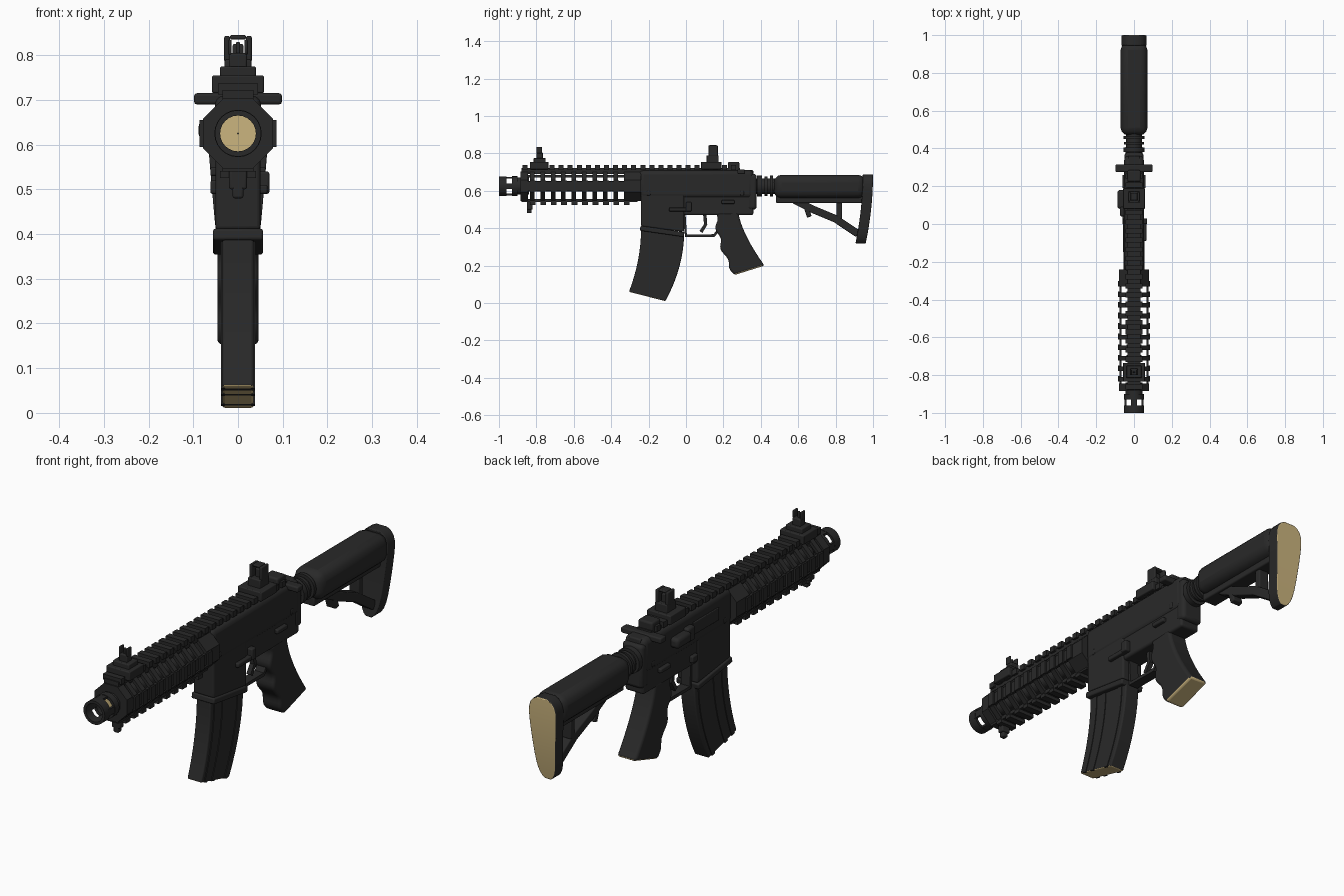
import bpy, bmesh, math
from mathutils import Matrix, Vector

default_cube = bpy.data.objects.get("Cube")
if default_cube:
    bpy.data.objects.remove(default_cube)


def material(name, *colour):
    made = bpy.data.materials.new(name)
    made.use_nodes = True
    made.diffuse_color = (*colour, 1)
    made.node_tree.nodes["Principled BSDF"].inputs["Base Color"].default_value = (*colour, 1)
    return made


BLACK = material("matte black", .022, .022, .022)
TAN = material("tan end cap", .6, .46, .21)
BORE_HEIGHT = .625


def finish(name, bm, bevel=0, tan_direction=None):
    """Make the object; faces pointing along tan_direction become tan."""
    bmesh.ops.recalc_face_normals(bm, faces=bm.faces)
    if tan_direction:
        aim = Vector(tan_direction).normalized()
        for face in bm.faces:
            face.material_index = int(face.normal.dot(aim) > .93)
    mesh = bpy.data.meshes.new(name)
    bm.to_mesh(mesh)
    bm.free()
    mesh.materials.append(BLACK)
    mesh.materials.append(TAN)
    part = bpy.data.objects.new(name, mesh)
    bpy.context.collection.objects.link(part)
    bpy.ops.object.select_all(action="DESELECT")
    part.select_set(True)
    bpy.context.view_layer.objects.active = part
    bpy.ops.object.shade_smooth_by_angle(angle=math.radians(32))
    if bevel:
        modifier = part.modifiers.new("soft edges", "BEVEL")
        modifier.width, modifier.segments = bevel, 3
        modifier.limit_method, modifier.angle_limit = "ANGLE", math.radians(40)


def mid(half_width, *spans):
    """A block centred on x = 0."""
    return [(-half_width, half_width, *spans)]


def pair(inner, outer, *spans):
    """A block on the left and its mirror image on the right."""
    return [(inner, outer, *spans), (-outer, -inner, *spans)]


def blocks(name, spans, bevel=0):
    bm = bmesh.new()
    for span in spans:
        low, high = Vector(span[::2]), Vector(span[1::2])
        place = Matrix.Translation((low + high) / 2) @ Matrix.Diagonal((*(high - low), 1))
        bmesh.ops.create_cube(bm, size=1, matrix=place)
    finish(name, bm, bevel)


def loft(name, sections, bevel=0, tan_direction=None):
    """Skin a row of sections, each a loop of points, and cap both ends."""
    bm = bmesh.new()
    loops = [[bm.verts.new(point) for point in section] for section in sections]
    for near, far in zip(loops, loops[1:]):
        for k in range(len(near)):
            bm.faces.new((near[k], near[k - 1], far[k - 1], far[k]))
    bm.faces.new(loops[0])
    bm.faces.new(loops[-1])
    finish(name, bm, bevel, tan_direction)


def sweep(name, front, back, half_width, bevel=0, tan_direction=None, steps=8):
    """Fill between a front edge and a back edge, each a rule giving (y, z)."""
    sections = []
    for i in range(steps + 1):
        a, b = front(i / steps), back(i / steps)
        sections.append([(-half_width, *a), (half_width, *a), (half_width, *b), (-half_width, *b)])
    loft(name, sections, bevel, tan_direction)


def strip(name, path, thickness, half_width, bevel=0):
    """A flat bar that follows a (y, z) path."""
    points = [Vector(p) for p in path]
    sections = []
    for i, point in enumerate(points):
        along = points[min(i + 1, len(points) - 1)] - points[max(i - 1, 0)]
        side = along.orthogonal().normalized() * thickness / 2
        a, b = point - side, point + side
        sections.append([(-half_width, *a), (half_width, *a), (half_width, *b), (-half_width, *b)])
    loft(name, sections, bevel)


def tubes(name, bands, sides=24, turn=0, tan_direction=None):
    """Revolve (y start, y end, inner radius, outer radius) bands round the bore."""
    bm = bmesh.new()
    for start, end, inner, outer in bands:
        outline = [(start, inner), (start, outer), (end, outer), (end, inner)]
        rings = []
        for i in range(sides):
            angle = math.tau * (i + turn) / sides
            x, z = math.cos(angle), math.sin(angle)
            rings.append([bm.verts.new((r * x, y, BORE_HEIGHT + r * z)) for y, r in outline])
        for i, ring in enumerate(rings):
            for k in range(len(ring)):
                bm.faces.new((ring[k], ring[k - 1], rings[i - 1][k - 1], rings[i - 1][k]))
    finish(name, bm, 0, tan_direction)


# Muzzle device and barrel
tubes("muzzle_device", [(-1, -.96, .04, .052), (-.93, -.9, .04, .053), (-.9, -.84, .04, .046)])
blocks("muzzle_prongs", pair(.04, .05, -.97, -.92, .61, .64)
       + mid(.015, -.97, -.92, .665, .675) + mid(.015, -.97, -.92, .575, .585))
tubes("bore_cap", [(-.87, -.86, .001, .042)], tan_direction=(0, -1, 0))
tubes("barrel", [(-.85, -.25, .005, .028)])
blocks("gas_tube", mid(.01, -.85, -.25, .67, .685))

# Slotted handguard: octagonal hoops joined by toothed rails
hoops = [(-.885, -.845, .048, .085), (-.32, -.24, .03, .085)]
rails = pair(.066, .078, -.88, -.26, .6, .65) + mid(.035, -.88, -.26, .54, .556)
for i in range(10):
    y = -.835 + .056 * i
    hoops.append((y, y + .024, .07, .085))
    rails += pair(.076, .086, y, y + .03, .595, .655) + mid(.04, y, y + .03, .525, .541)
tubes("handguard_hoops", hoops, sides=8, turn=.5)
blocks("handguard_rails", rails)
blocks("sling_loop", mid(.02, -.85, -.82, .5, .545) + mid(.012, -.85, -.825, .48, .51), .005)

# Continuous top rail with teeth
top_rail = mid(.035, -.88, .29, .69, .722)
for i in range(24):
    y = -.875 + i * .0485
    top_rail += mid(.045, y, y + .027, .712, .737)
blocks("top_rail", top_rail)

# Upper receiver, with the ejection port on the right
blocks("upper_receiver", mid(.052, -.25, .36, .56, .71), .022)
blocks("ejection_port", [(-.058, -.05, -.15, .03, .61, .665)], .003)
blocks("brass_deflector", [(-.075, -.04, .04, .09, .6, .665)], .01)
blocks("forward_assist", [(-.088, -.04, .08, .18, .61, .655)], .014)
blocks("charging_handle", mid(.098, .275, .315, .69, .715) + mid(.03, .22, .36, .68, .71), .006)
blocks("rear_rail_cap", mid(.035, .225, .285, .71, .755), .008)

# Lower receiver, magazine well and controls
blocks("lower_receiver", mid(.046, -.05, .36, .47, .62), .01)
blocks("end_plate", mid(.05, .33, .378, .5, .69), .015)
sweep("magazine_well", lambda t: (-.24, .61 - .2 * t), lambda t: (-.01, .61 - .23 * t), .05, .008)
strip("magazine_well_lip", [(-.245, .4), (-.01, .366)], .026, .056, .006)
blocks("selector_and_pins", mid(.062, .19, .26, .53, .55) + mid(.054, -.21, -.19, .575, .6)
       + mid(.054, .29, .31, .575, .6), .005)
blocks("bolt_catch", [(.04, .066, -.09, .02, .49, .51), (.04, .07, 0, .03, .49, .54)], .005)
blocks("magazine_release", [(-.062, -.04, 0, .04, .49, .52)], .005)

# Trigger and guard
strip("trigger_guard", [(-.01, .47), (0, .36), (.15, .36), (.18, .4)], .016, .022)
strip("trigger", [(.1, .48), (.105, .42), (.08, .38)], .018, .01)


# Pistol grip with finger swells
def grip_front(t):
    return .16 + .1 * t * t + .009 * math.sin(3 * math.tau * t), .48 - .33 * t


sweep("pistol_grip", grip_front, lambda t: (.28 + .14 * t ** 1.5, .49 - .29 * t),
      .046, .018, (0, .05, -.16), steps=24)


# Curved magazine with lengthwise ribs
def magazine_point(across, t):
    front = Vector((-.24 - .065 * t * t, .4 - .34 * t))
    back = Vector((-.01 - .1 * t * t, .38 - .37 * t))
    return front.lerp(back, across)


def magazine_slice(name, start, end, *options):
    sweep(name, lambda t: magazine_point(start, t), lambda t: magazine_point(end, t), *options)


magazine_slice("magazine", 0, 1, .035, .006, (0, -.05, -.2))
for label, start in (("front", .1), ("middle", .35), ("rear", .8)):
    magazine_slice(label + "_magazine_rib", start, start + .1, .038)

# Buffer tube and castle nut
tubes("buffer_tube", [(.36, .5, .005, .042), (.38, .405, .03, .056),
                      (.42, .435, .03, .052), (.45, .465, .03, .056)])

# Stock body and skeleton frame
blocks("stock_body", mid(.071, .47, .96, .56, .685), .04)
blocks("stock_lower_rail", mid(.035, .48, .95, .535, .575), .006)
strip("stock_strut", [(.58, .55), (.68, .5), (.8, .45), (.92, .37)], .04, .024, .005)
strip("stock_upright", [(.82, .55), (.82, .45)], .03, .024, .005)
strip("stock_lever", [(.63, .55), (.66, .46)], .025, .024, .005)

# Butt pad: a teardrop, wide at the top, with a tan back
pad_sections = []
for i in range(1, 16):
    t = (1 - math.cos(math.pi * i / 16)) / 2
    width = (.042 + .033 * t) * (1 - abs(2 * t - 1) ** 6) ** .5
    y, z = 1 - .04 * (1 - t) ** 2, .315 + .377 * t
    pad_sections.append([(-width, y - .055, z), (width, y - .055, z), (width, y, z), (-width, y, z)])
loft("butt_pad", pad_sections, .004, (0, 1, 0))

# Flip-up sights
blocks("front_sight", mid(.058, -.835, -.735, .715, .755) + mid(.04, -.815, -.75, .75, .775)
       + mid(.02, -.8, -.765, .77, .805) + mid(.005, -.79, -.78, .8, .83)
       + pair(.014, .022, -.8, -.77, .8, .835), .004)
blocks("rear_sight", mid(.058, .08, .19, .715, .755) + mid(.03, .11, .175, .75, .79)
       + mid(.018, .125, .165, .835, .845) + mid(.012, .135, .155, .785, .825)
       + pair(.018, .031, .12, .17, .785, .843), .004)
